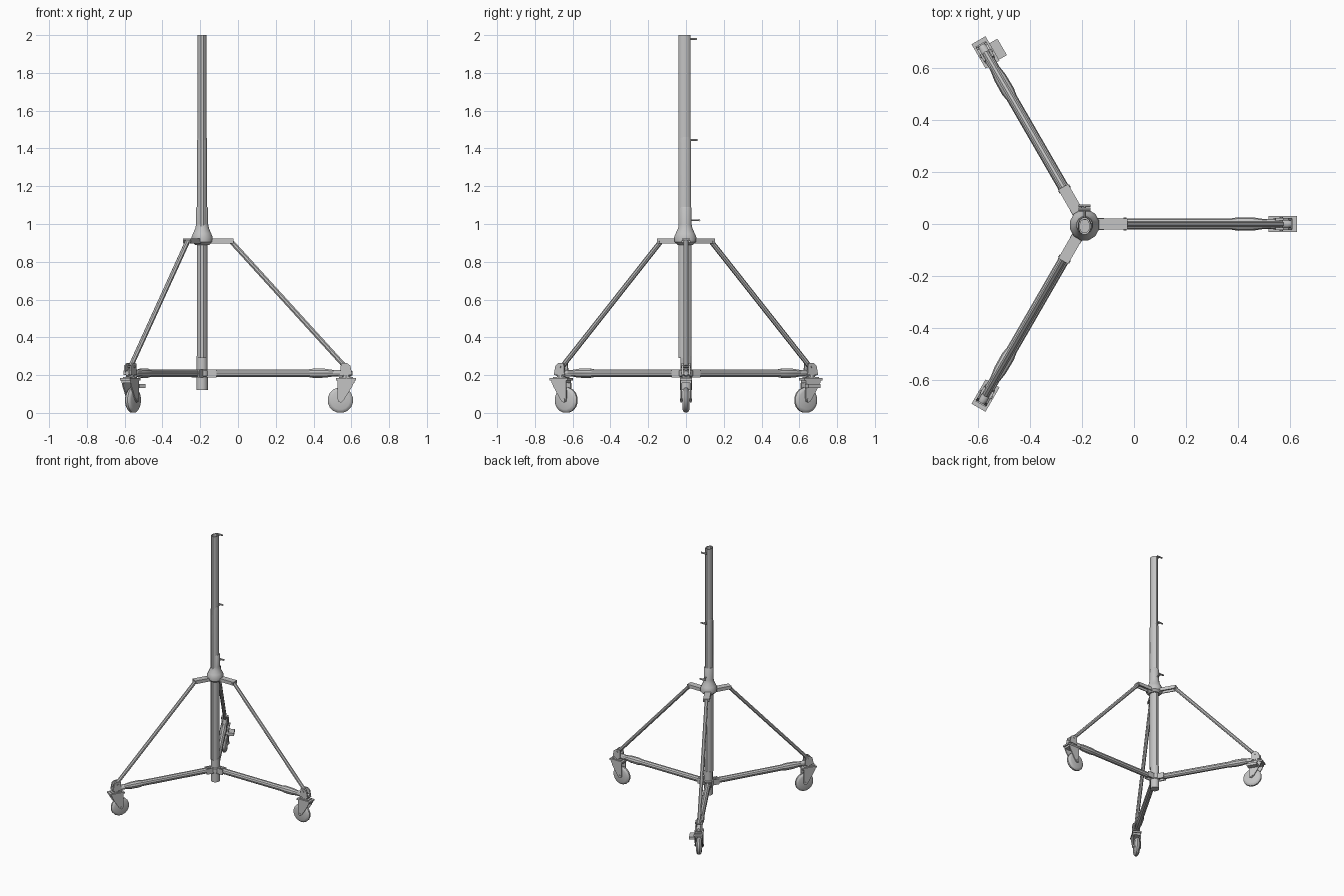
import bpy, bmesh, math
from mathutils import Matrix, Vector

if "Cube" in bpy.data.objects:
    bpy.data.objects.remove(bpy.data.objects["Cube"])

AXIS_X = -0.19
metal = bpy.data.materials.new("grey metal")
metal.use_nodes = True
GREY = (0.55, 0.55, 0.55, 1)
metal.diffuse_color = GREY
metal.node_tree.nodes["Principled BSDF"].inputs["Base Color"].default_value = GREY
made = []


def finish(bm, name, angles=(0,)):
    """Turn a bmesh into one object per angle about the mast axis."""
    bmesh.ops.recalc_face_normals(bm, faces=bm.faces)
    mesh = bpy.data.meshes.new(name)
    bm.to_mesh(mesh)
    bm.free()
    mesh.materials.append(metal)
    for i, a in enumerate(angles):
        ob = bpy.data.objects.new(name if len(angles) == 1 else f"{name}_{i + 1}", mesh)
        ob.matrix_world = Matrix.Translation((AXIS_X, 0, 0)) @ Matrix.Rotation(math.radians(a), 4, 'Z')
        bpy.context.collection.objects.link(ob)
        made.append(ob)


def box(bm, x, y, z):
    """Box from (min, max) ranges."""
    mid = [(r[0] + r[1]) / 2 for r in (x, y, z)]
    size = [r[1] - r[0] for r in (x, y, z)]
    bmesh.ops.create_cube(bm, size=1, matrix=Matrix.Translation(mid) @ Matrix.Diagonal((*size, 1)))


def lathe(bm, profile, sides=12, matrix=Matrix(), sx=1.0, sy=1.0):
    """Capped revolve of (height, radius) points about local z."""
    rings = []
    for h, r in profile:
        ring = []
        for i in range(sides):
            a = 2 * math.pi * (i + 0.5) / sides
            ring.append(bm.verts.new(matrix @ Vector((r * sx * math.cos(a), r * sy * math.sin(a), h))))
        rings.append(ring)
    for lo, hi in zip(rings, rings[1:]):
        for i in range(sides):
            j = (i + 1) % sides
            bm.faces.new((lo[i], lo[j], hi[j], hi[i]))
    bm.faces.new(rings[0])
    bm.faces.new(rings[-1])


def rod(bm, a, b, radius, sides=8):
    a, b = Vector(a), Vector(b)
    rot = (b - a).to_track_quat('Z', 'Y').to_matrix().to_4x4()
    lathe(bm, [(0, radius), ((b - a).length, radius)], sides, Matrix.Translation(a) @ rot)


def prism(bm, outline, y0, y1):
    """Extrude an (x, z) outline across y."""
    a = [bm.verts.new((x, y0, z)) for x, z in outline]
    b = [bm.verts.new((x, y1, z)) for x, z in outline]
    bm.faces.new(a)
    bm.faces.new(b)
    for i in range(len(a)):
        j = (i + 1) % len(a)
        bm.faces.new((a[i], a[j], b[j], b[i]))


LEGS = (0, 120, 240)
ALONG = Matrix.Translation((0, 0, 0.21)) @ Matrix.Rotation(math.pi / 2, 4, 'Y')

# Mast: slightly deeper than wide, set a little forward
mast_parts = {
    "lower_tube": ([(0.29, 0.029), (0.93, 0.029)], 1.25, -0.006),
    "middle_tube": ([(0.9, 0.027), (1.44, 0.027), (1.46, 0.025)], 1.28, -0.007),
    "upper_tube": ([(1.4, 0.0245), (2.0, 0.0245), (2.0, 0.019), (1.9, 0.019)], 1.38, -0.008),
    "base_hub": ([(0.12, 0.031), (0.19, 0.031), (0.195, 0.036), (0.225, 0.036),
                  (0.23, 0.03), (0.3, 0.03)], 1.05, 0),
    "collar": ([(0.89, 0.04), (0.905, 0.056), (0.93, 0.058), (0.95, 0.05), (0.975, 0.038),
                (1.0, 0.033), (1.085, 0.033), (1.09, 0.03)], 1.05, -0.004),
}
for name, (profile, depth, y) in mast_parts.items():
    bm = bmesh.new()
    lathe(bm, profile, 12, Matrix.Translation((0, y, 0)), sy=depth)
    finish(bm, name)

# Clamp screws on the back of the mast
for name, z, reach in (("lower_screw", 1.02, 0.07), ("middle_screw", 1.445, 0.058), ("upper_screw", 1.98, 0.054)):
    bm = bmesh.new()
    rod(bm, (0, 0.015, z), (0, reach, z), 0.005)
    rod(bm, (-0.023, reach, z), (0.023, reach, z), 0.006)
    finish(bm, name)

# Horizontal legs with a swelling near the outer end
bm = bmesh.new()
lathe(bm, [(0.03, 0.013), (0.06, 0.013), (0.065, 0.021), (0.56, 0.021), (0.59, 0.026), (0.65, 0.025),
           (0.69, 0.019), (0.78, 0.019), (0.795, 0.012)], 10, ALONG)
finish(bm, "leg", LEGS)

# Hinge lugs at the hub
bm = bmesh.new()
for s in (-1, 1):
    box(bm, (0.02, 0.075), sorted((s * 0.015, s * 0.023)), (0.188, 0.23))
finish(bm, "hub_lugs", LEGS)

# Channel brackets below the collar
bm = bmesh.new()
box(bm, (0.03, 0.165), (-0.022, 0.022), (0.914, 0.922))
for s in (-1, 1):
    box(bm, (0.03, 0.165), sorted((s * 0.015, s * 0.022)), (0.897, 0.914))
rod(bm, (0.155, -0.025, 0.907), (0.155, 0.025, 0.907), 0.006)
finish(bm, "strut_bracket", LEGS)

# Diagonal struts
bm = bmesh.new()
rod(bm, (0.15, 0, 0.912), (0.757, 0, 0.245), 0.0135)
finish(bm, "strut", LEGS)

# Clevis joining strut to leg
bm = bmesh.new()
for s in (-1, 1):
    prism(bm, [(0.73, 0.2), (0.795, 0.2), (0.785, 0.25), (0.765, 0.265), (0.735, 0.262)],
          s * 0.014, s * 0.023)
rod(bm, (0.757, -0.027, 0.245), (0.757, 0.027, 0.245), 0.007)
finish(bm, "strut_clevis", LEGS)

# Caster plates and swivel
bm = bmesh.new()
box(bm, (0.708, 0.816), (-0.031, 0.031), (0.172, 0.184))
box(bm, (0.725, 0.8), (-0.022, 0.022), (0.184, 0.19))
lathe(bm, [(0.16, 0.026), (0.2, 0.022)], 10, Matrix.Translation((0.763, 0, 0)))
finish(bm, "caster_plate", LEGS)

# Caster forks
bm = bmesh.new()
for s in (-1, 1):
    prism(bm, [(0.718, 0.174), (0.808, 0.174), (0.795, 0.14), (0.748, 0.065), (0.735, 0.055),
               (0.72, 0.06), (0.716, 0.08)], s * 0.021, s * 0.028)
box(bm, (0.718, 0.806), (-0.028, 0.028), (0.158, 0.174))
rod(bm, (0.732, -0.031, 0.068), (0.732, 0.031, 0.068), 0.009)
finish(bm, "caster_fork", LEGS)

# Wheels
bm = bmesh.new()
wheel = Matrix.Translation((0.732, 0, 0.0675)) @ Matrix.Rotation(math.pi / 2, 4, 'X')
lathe(bm, [(-0.018, 0.05), (-0.014, 0.061), (-0.006, 0.068), (0.006, 0.068), (0.014, 0.061), (0.018, 0.05)],
      16, wheel)
finish(bm, "wheel", LEGS)

# Brake pedal on the rear caster
bm = bmesh.new()
box(bm, (0.712, 0.785), (-0.066, -0.028), (0.132, 0.152))
finish(bm, "brake_pedal", (120,))

# Smooth shading with sharp edges kept
bpy.ops.object.select_all(action='DESELECT')
for ob in made:
    ob.select_set(True)
bpy.context.view_layer.objects.active = made[0]
bpy.ops.object.shade_smooth_by_angle(angle=math.radians(35))
